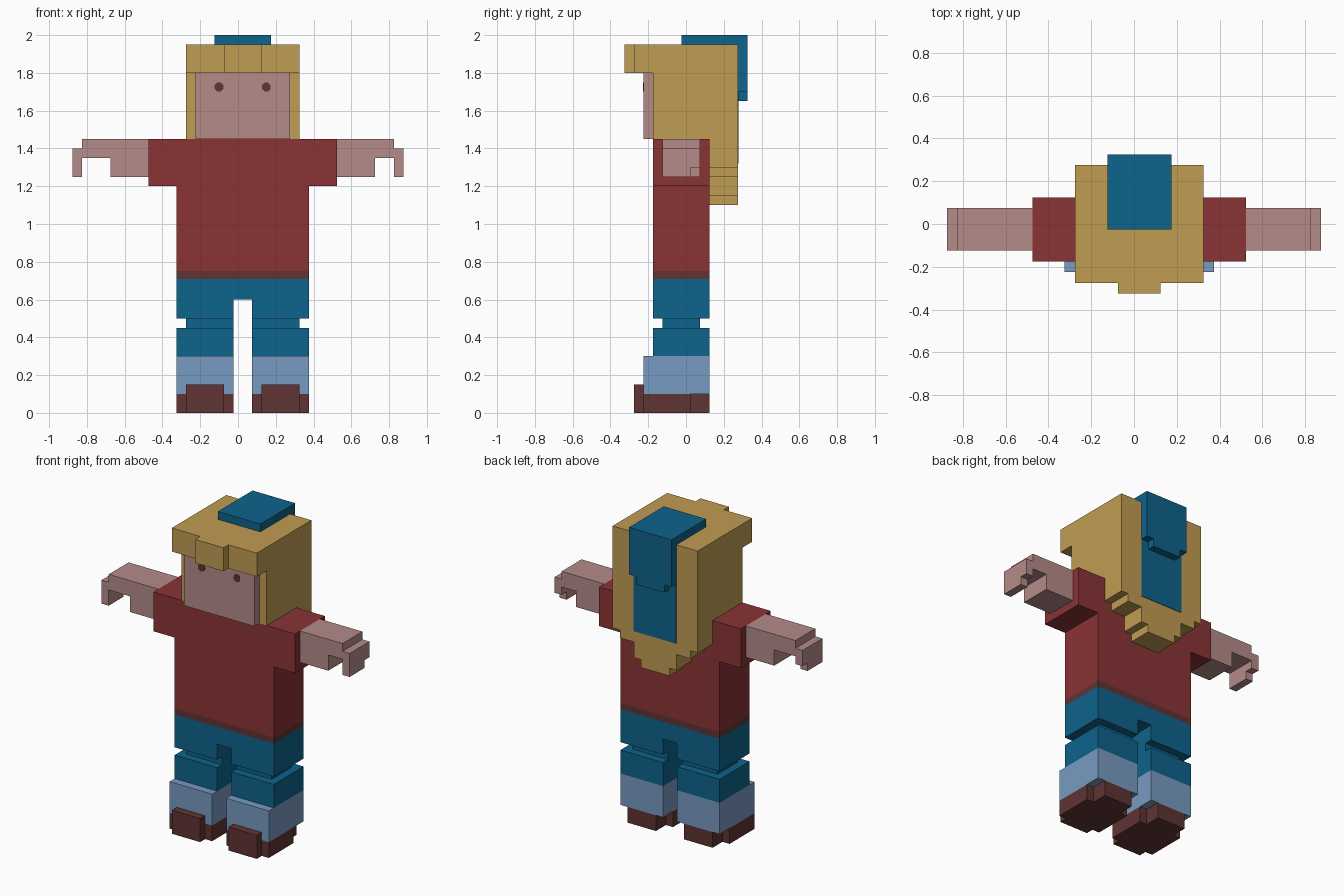
import bpy, bmesh, math
from mathutils import Vector

cube = bpy.data.objects.get("Cube")
if cube:
    bpy.data.objects.remove(cube, do_unlink=True)


def srgb(c):
    c /= 255
    return c / 12.92 if c <= 0.04045 else ((c + 0.055) / 1.055) ** 2.4


def material(name, rgb):
    m = bpy.data.materials.new(name)
    col = [srgb(c) for c in rgb] + [1.0]
    m.diffuse_color = col
    m.use_nodes = True
    for n in m.node_tree.nodes:
        if n.type == 'BSDF_PRINCIPLED':
            n.inputs["Base Color"].default_value = col
            n.inputs["Roughness"].default_value = 0.8
    return m


SKIN = material("skin", (180, 139, 137))
RED = material("shirt_red", (138, 51, 53))
BLUE = material("denim_blue", (13, 99, 140))
PALE = material("cuff_light_blue", (120, 155, 194))
GOLD = material("hair_blond", (192, 156, 82))
BROWN = material("leather_brown", (96, 52, 52))

MID = 0.025  # x of the body's mirror plane
# (profile axis u, profile axis v, extrusion axis)
AXES = {"y": (0, 2, 1), "x": (1, 2, 0), "z": (0, 1, 2)}


def prism(name, mat, outline, axis, lo, hi):
    """Extrude a closed 2D outline along an axis from lo to hi."""
    u, v, w = AXES[axis]
    bm = bmesh.new()
    verts = []
    for a, b in outline:
        p = Vector((0, 0, 0))
        p[u], p[v], p[w] = a, b, lo
        verts.append(bm.verts.new(p))
    face = bm.faces.new(verts)
    new = bmesh.ops.extrude_face_region(bm, geom=[face])["geom"]
    shift = Vector((0, 0, 0))
    shift[w] = hi - lo
    bmesh.ops.translate(bm, vec=shift,
                        verts=[g for g in new if isinstance(g, bmesh.types.BMVert)])
    bmesh.ops.recalc_face_normals(bm, faces=bm.faces)
    me = bpy.data.meshes.new(name)
    bm.to_mesh(me)
    bm.free()
    me.materials.append(mat)
    ob = bpy.data.objects.new(name, me)
    bpy.context.collection.objects.link(ob)
    return ob


def box(name, mat, x, y, z):
    outline = [(x[0], z[0]), (x[1], z[0]), (x[1], z[1]), (x[0], z[1])]
    return prism(name, mat, outline, "y", *y)


def symmetric(half):
    """Complete a half outline (distances from the mid plane)."""
    return [(MID + a, b) for a, b in half] + [(MID - a, b) for a, b in reversed(half)]


FRONT, BACK = -0.175, 0.125

# Shirt with short sleeves, belt and trousers top
prism("shirt", RED, symmetric([(0.35, 0.75), (0.35, 1.2), (0.5, 1.2), (0.5, 1.45)]),
      "y", FRONT, BACK)
box("belt", BROWN, (MID - 0.35, MID + 0.35), (FRONT, BACK), (0.71, 0.75))
prism("trousers", BLUE, symmetric([(0.05, 0.6), (0.05, 0.5), (0.35, 0.5), (0.35, 0.71)]),
      "y", FRONT, BACK)

# Legs, shoes, arms and eyes on both sides
for side, s in (("left", 1), ("right", -1)):
    def span(a, b):
        return tuple(sorted((MID + s * a, MID + s * b)))

    box(side + "_knee", BLUE, span(0.05, 0.3), (-0.125, 0.075), (0.45, 0.5))
    box(side + "_shin", BLUE, span(0.05, 0.35), (FRONT, BACK), (0.3, 0.45))
    box(side + "_cuff", PALE, span(0.05, 0.35), (-0.225, BACK), (0.1, 0.3))

    # Shoe with narrow heel and raised toe cap
    sole = [(0.05, -0.225), (0.35, -0.225), (0.35, 0.025), (0.3, 0.025),
            (0.3, BACK), (0.1, BACK), (0.1, 0.025), (0.05, 0.025)]
    prism(side + "_shoe", BROWN, [(MID + s * a, b) for a, b in sole], "z", 0, 0.1)
    box(side + "_toe_cap", BROWN, span(0.1, 0.3), (-0.275, -0.225), (0, 0.15))

    # Forearm, back of the hand and bent fingers
    knuckle = 0.825
    wrist = 0.725 if s > 0 else 0.675
    arm = [(MID * s + 0.5, 1.25), (wrist, 1.25), (wrist, 1.35), (knuckle, 1.35),
           (knuckle, 1.45), (MID * s + 0.5, 1.45)]
    prism(side + "_arm", SKIN, [(s * a, b) for a, b in arm], "y", -0.125, 0.075)
    fingers = [(-0.125, 1.25), (0.025, 1.25), (0.025, 1.3), (0.075, 1.3),
               (0.075, 1.4), (-0.125, 1.4)]
    prism(side + "_fingers", SKIN, fingers, "x", s * knuckle, s * 0.875)

    # Eye plate
    eye = [(MID + s * 0.125 + 0.025 * math.cos(math.tau * (i + 0.5) / 8),
            1.725 + 0.025 * math.sin(math.tau * (i + 0.5) / 8)) for i in range(8)]
    prism(side + "_eye", BROWN, eye, "y", -0.228, -0.224)

# Head
box("face", SKIN, (MID - 0.25, MID + 0.25), (-0.225, -0.1), (1.45, 1.8))

# Hair: side profile, centre fringe and stepped tips at the back
hair = [(-0.275, 1.8), (-0.275, 1.95), (0.275, 1.95), (0.275, 1.3),
        (BACK, 1.3), (BACK, 1.45), (FRONT, 1.45), (FRONT, 1.8)]
prism("hair", GOLD, hair, "x", MID - 0.3, MID + 0.3)
box("fringe", GOLD, (MID - 0.1, MID + 0.1), (-0.325, -0.275), (1.8, 1.95))
tips = [(0.1, 1.1), (0.1, 1.15), (0.15, 1.15), (0.15, 1.25), (0.25, 1.25), (0.25, 1.3)]
prism("hair_tips", GOLD, symmetric(tips), "y", BACK, 0.275)

# Head scarf: top pad, hanging flap and stripe on the hair below it
box("scarf_top", BLUE, (MID - 0.15, MID + 0.15), (-0.025, 0.275), (1.95, 2.0))
flap = [(0.1, 1.65), (0.1, 1.7), (0.15, 1.7), (0.15, 2.0)]
prism("scarf_flap", BLUE, symmetric(flap), "y", 0.275, 0.325)
box("scarf_stripe", BLUE, (MID - 0.15, MID + 0.15), (0.272, 0.278), (1.32, 1.72))
